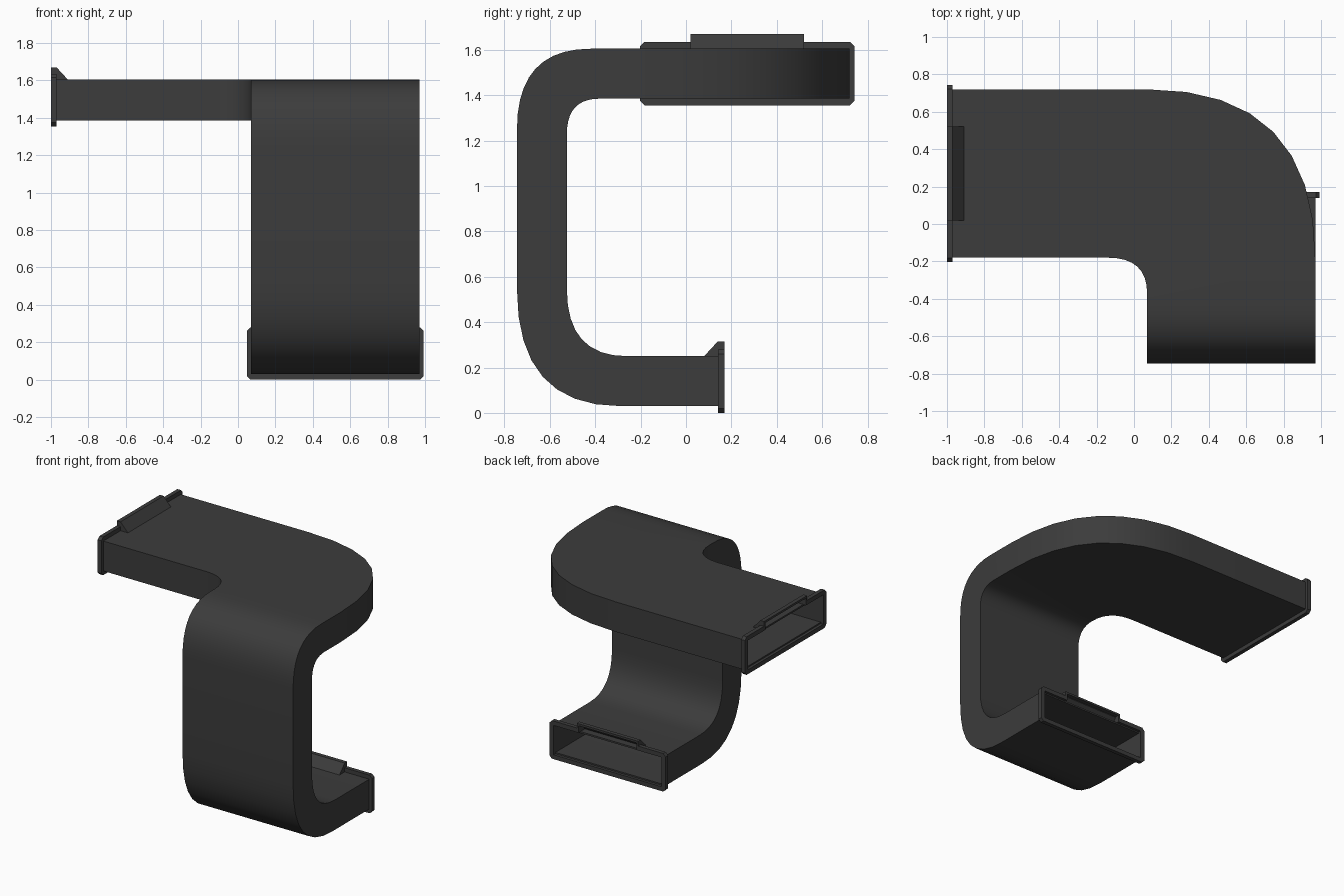
import bpy, bmesh
from mathutils import Vector

if "Cube" in bpy.data.objects:
    bpy.data.objects.remove(bpy.data.objects["Cube"])

dark = bpy.data.materials.new("dark_plastic")
dark.diffuse_color = (0.045, 0.045, 0.045, 1)
dark.use_nodes = True
dark.node_tree.nodes["Principled BSDF"].inputs["Base Color"].default_value = dark.diffuse_color
WALL = 0.012


def finish(name, bm):
    bmesh.ops.remove_doubles(bm, verts=bm.verts, dist=1e-5)
    bmesh.ops.recalc_face_normals(bm, faces=bm.faces)
    me = bpy.data.meshes.new(name)
    bm.to_mesh(me)
    bm.free()
    ob = bpy.data.objects.new(name, me)
    bpy.context.collection.objects.link(ob)
    me.materials.append(dark)
    bpy.ops.object.select_all(action='DESELECT')
    ob.select_set(True)
    bpy.context.view_layer.objects.active = ob
    bpy.ops.object.shade_smooth_by_angle(angle=0.6)


def bend(a, corner, b, n=8):
    a, c, b = Vector(a), Vector(corner), Vector(b)
    return [a * (1 - t) ** 2 + c * 2 * t * (1 - t) + b * t * t
            for t in (i / n for i in range(n + 1))]


def bridge(bm, a, b):
    for i in range(len(a)):
        j = (i + 1) % len(a)
        bm.faces.new((a[i], a[j], b[j], b[i]))


# Duct: rings of (left low, left top, right top, right low) along the route
rings = []
left = [Vector((-0.98, 0.72))] + bend((0.07, 0.72), (0.97, 0.72), (0.97, -0.19))
right = [Vector((-0.98, -0.18))] + bend((-0.14, -0.18), (0.07, -0.18), (0.07, -0.37))
for l, r in zip(left, right):
    rings.append([Vector((p.x, p.y, z)) for p, z in
                  ((l, 1.385), (l, 1.605), (r, 1.605), (r, 1.385))])
outer = (bend((-0.42, 1.605), (-0.745, 1.605), (-0.745, 1.25), 10)
         + bend((-0.745, 0.545), (-0.745, 0.03), (-0.29, 0.03))
         + [Vector((0.15, 0.03))])
inner = (bend((-0.38, 1.385), (-0.525, 1.385), (-0.525, 1.23), 10)
         + bend((-0.525, 0.545), (-0.525, 0.25), (-0.26, 0.25))
         + [Vector((0.15, 0.25))])
for o, i in zip(outer, inner):
    rings.append([Vector((x, p.x, p.y)) for x, p in
                  ((0.97, i), (0.97, o), (0.07, o), (0.07, i))])

bm = bmesh.new()
skins = []
for ring in rings:
    w = (ring[0] - ring[3]).normalized() * WALL
    h = (ring[1] - ring[0]).normalized() * WALL
    inset = [ring[0] - w + h, ring[1] - w - h, ring[2] + w - h, ring[3] + w + h]
    skins.append(([bm.verts.new(p) for p in ring], [bm.verts.new(p) for p in inset]))
for (oa, ia), (ob_, ib) in zip(skins, skins[1:]):
    bridge(bm, oa, ob_)
    bridge(bm, ia, ib)
bridge(bm, *skins[0])
bridge(bm, *skins[-1])
finish("duct", bm)


# Collar: chamfered end frame with a hollow clip tab on its upper edge
def collar(name, origin, across, inward):
    origin, across, inward = Vector(origin), Vector(across), Vector(inward)
    bm = bmesh.new()

    def vert(u, v, d):
        return bm.verts.new(origin + across * u + inward * d + Vector((0, 0, v)))

    def prism(profile, u0, u1):
        a = [vert(u0, v, d) for d, v in profile]
        b = [vert(u1, v, d) for d, v in profile]
        bridge(bm, a, b)
        bm.faces.new(a)
        bm.faces.new(b)

    half_out = [(0.25, 0.175), (0.25, 0.14), (0.453, 0.14), (0.473, 0.12),
                (0.473, -0.12), (0.453, -0.14)]
    half_in = [(0.235, 0.16), (0.235, 0.108), (0.438, 0.108), (0.438, 0.108),
               (0.438, -0.108), (0.438, -0.108)]

    def loop(half, d):
        full = half + [(-u, v) for u, v in reversed(half)]
        return [vert(u, v, d) for u, v in full]

    loops = [loop(half_out, 0), loop(half_out, 0.03),
             loop(half_in, 0.03), loop(half_in, 0)]
    for k in range(4):
        bridge(bm, loops[k], loops[(k + 1) % 4])
    bmesh.ops.remove_doubles(bm, verts=bm.verts, dist=1e-5)
    finish(name, bm)

    bm = bmesh.new()
    prism([(0.03, 0.175), (0.09, 0.11), (0.072, 0.11), (0.03, 0.155)], -0.235, 0.235)
    for s in (-1, 1):
        prism([(0.03, 0.175), (0.09, 0.11), (0.03, 0.108)], s * 0.235, s * 0.25)
    bmesh.ops.recalc_face_normals(bm, faces=bm.faces)
    finish(name + "_clip_tab", bm)


collar("upper_collar", (-1.0, 0.27, 1.495), (0, 1, 0), (1, 0, 0))
collar("lower_collar", (0.52, 0.17, 0.14), (1, 0, 0), (0, -1, 0))
